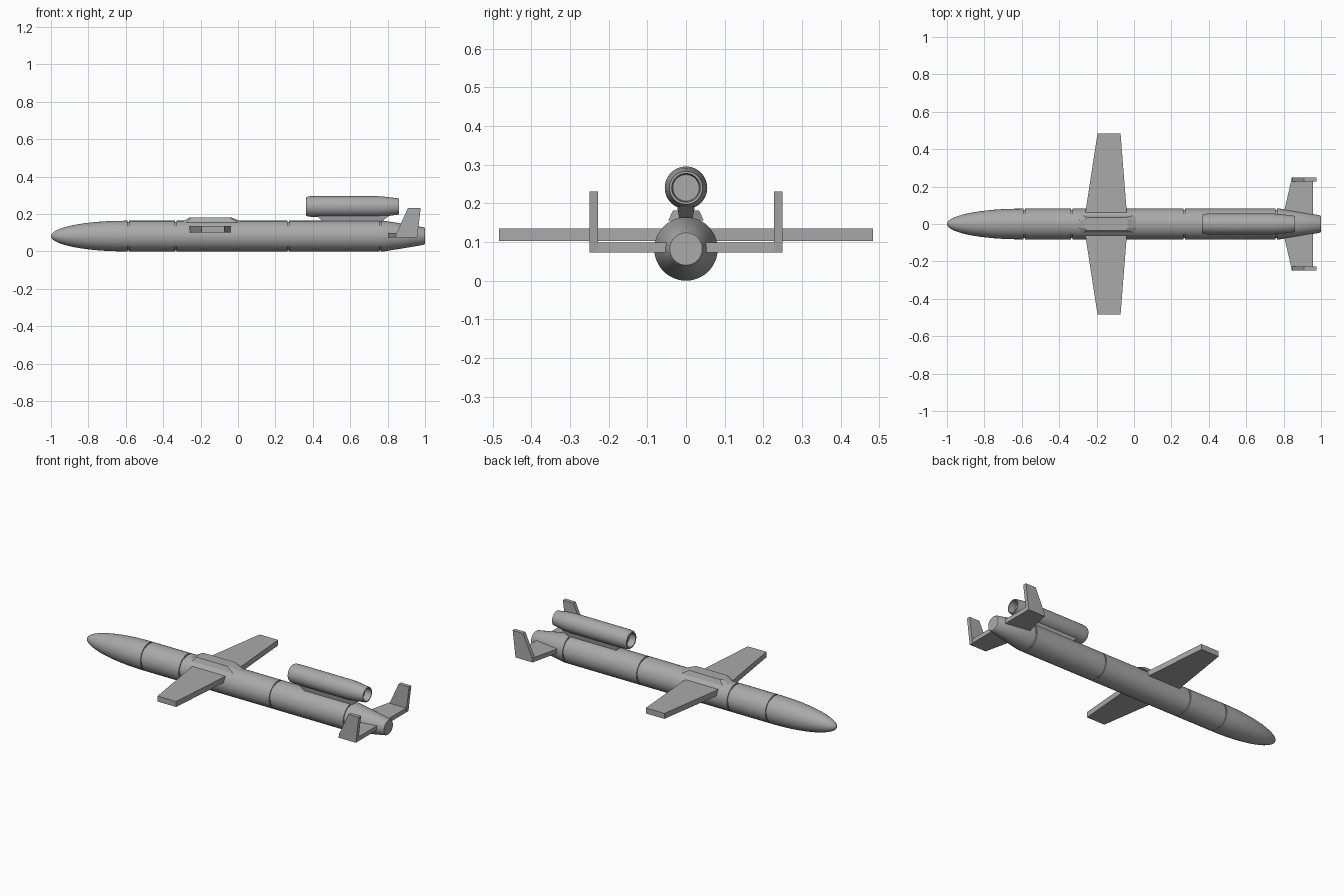
import bpy, bmesh, math
from mathutils import Vector

if "Cube" in bpy.data.objects:
    bpy.data.objects.remove(bpy.data.objects["Cube"])

grey = bpy.data.materials.new("airframe grey")
grey.use_nodes = True
COLOUR = (0.4, 0.4, 0.4, 1)
grey.diffuse_color = COLOUR
grey.node_tree.nodes["Principled BSDF"].inputs["Base Color"].default_value = COLOUR


def finish(name, bm, smooth=False):
    bmesh.ops.remove_doubles(bm, verts=bm.verts, dist=1e-5)
    bmesh.ops.recalc_face_normals(bm, faces=bm.faces)
    mesh = bpy.data.meshes.new(name)
    bm.to_mesh(mesh)
    bm.free()
    mesh.materials.append(grey)
    obj = bpy.data.objects.new(name, mesh)
    bpy.context.collection.objects.link(obj)
    if smooth:
        bpy.ops.object.select_all(action='DESELECT')
        bpy.context.view_layer.objects.active = obj
        obj.select_set(True)
        bpy.ops.object.shade_smooth_by_angle(angle=math.radians(25))
    return obj


def lathe(name, profile, z, sides=48):
    """Revolve (x, radius) points about a lengthwise axis at height z."""
    bm = bmesh.new()
    verts = [bm.verts.new((x, 0, z + r)) for x, r in profile]
    edges = [bm.edges.new(pair) for pair in zip(verts, verts[1:])]
    bmesh.ops.spin(bm, geom=verts + edges, cent=(0, 0, z), axis=(1, 0, 0),
                   angle=math.tau, steps=sides, use_merge=True)
    return finish(name, bm, True)


def loft(name, lower, upper):
    """Join two matching outlines into a closed solid."""
    bm = bmesh.new()
    a = [bm.verts.new(p) for p in lower]
    b = [bm.verts.new(p) for p in upper]
    bm.faces.new(a)
    bm.faces.new(b)
    for i in range(len(a)):
        j = (i + 1) % len(a)
        bm.faces.new((a[i], a[j], b[j], b[i]))
    return finish(name, bm)


def slab(name, outline, z0, z1):
    return loft(name, [(x, y, z0) for x, y in outline], [(x, y, z1) for x, y in outline])


# Fuselage: rounded nose, grooved joints, tapered tail
R, AXIS = 0.082, 0.082
NOSE_LEN = 0.40
profile = []
for i in range(17):
    a = i / 16 * math.pi / 2
    profile.append((-1 + NOSE_LEN * (1 - math.cos(a)), R * math.sin(a)))
for joint in (-0.588, -0.333, 0.268, 0.76):
    profile += [(joint - 0.004, R), (joint - 0.004, R - 0.006),
                (joint + 0.004, R - 0.006), (joint + 0.004, R)]
profile += [(0.78, R), (0.88, 0.066), (0.992, 0.047), (1.0, 0.042), (1.0, 0)]
lathe("fuselage", profile, AXIS)

# Engine pod with recessed intake and exhaust
lathe("engine_pod", [(0.40, 0), (0.40, 0.036), (0.363, 0.04), (0.363, 0.047),
                     (0.372, 0.053), (0.39, 0.055), (0.75, 0.055), (0.80, 0.051),
                     (0.86, 0.043), (0.86, 0.037), (0.82, 0.034), (0.82, 0)], 0.24)


# Engine pylon, wider towards the pod
def rectangle(x0, x1, w, z):
    return [(x0, -w, z), (x1, -w, z), (x1, w, z), (x0, w, z)]


loft("engine_pylon", rectangle(0.46, 0.76, 0.016, 0.155), rectangle(0.42, 0.81, 0.023, 0.192))


# Wing saddle on the fuselage top
def saddle(x0, x1, nose, w, z):
    return [(x0, -w + nose, z), (x0 + nose, -w, z), (x1 - nose, -w, z), (x1, -w + nose, z),
            (x1, w - nose, z), (x1 - nose, w, z), (x0 + nose, w, z), (x0, w - nose, z)]


loft("wing_saddle", saddle(-0.305, 0.03, 0.03, 0.046, 0.155),
     saddle(-0.26, -0.035, 0.01, 0.034, 0.181))

# Wings, tailplanes and upright fins on both sides
for side, s in (("left", 1), ("right", -1)):
    slab(side + "_wing", [(-0.27, 0), (-0.257, s * 0.08), (-0.195, s * 0.484),
                          (-0.072, s * 0.484), (-0.04, s * 0.08), (-0.034, 0)], 0.102, 0.135)
    slab(side + "_tailplane", [(0.787, 0), (0.803, s * 0.07), (0.845, s * 0.249),
                               (0.958, s * 0.249), (0.958, 0)], 0.073, 0.099)
    fin = [(0.842, 0.073), (0.958, 0.073), (0.977, 0.231), (0.908, 0.231), (0.848, 0.099)]
    loft(side + "_fin", [(x, s * 0.227, z) for x, z in fin], [(x, s * 0.2495, z) for x, z in fin])
